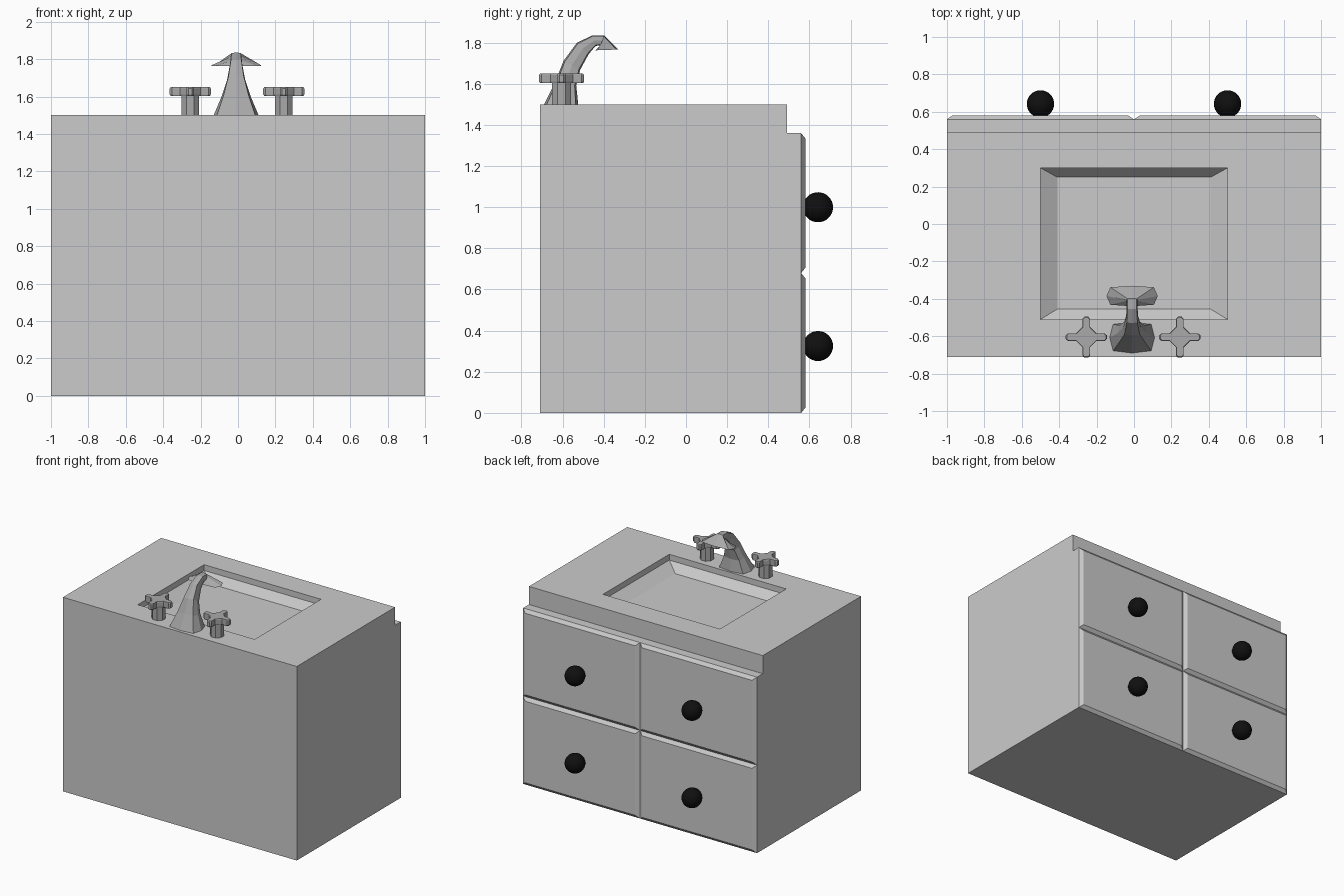
import bpy, bmesh
from math import sin, cos, pi, radians

if "Cube" in bpy.data.objects:
    bpy.data.objects.remove(bpy.data.objects["Cube"])


def material(name, value):
    m = bpy.data.materials.new(name)
    m.diffuse_color = (value, value, value, 1)
    m.use_nodes = True
    m.node_tree.nodes["Principled BSDF"].inputs["Base Color"].default_value = m.diffuse_color
    return m


def loft(name, rings, cap_start=True, mat=None):
    """Skin a series of equal-length point rings and cap the ends."""
    bm = bmesh.new()
    vs = [[bm.verts.new(p) for p in r] for r in rings]
    n = len(rings[0])
    for a, b in zip(vs, vs[1:]):
        for i in range(n):
            j = (i + 1) % n
            bm.faces.new((a[i], a[j], b[j], b[i]))
    if cap_start:
        bm.faces.new(vs[0][::-1])
    bm.faces.new(vs[-1])
    bmesh.ops.remove_doubles(bm, verts=bm.verts[:], dist=1e-5)
    bmesh.ops.recalc_face_normals(bm, faces=bm.faces[:])
    mesh = bpy.data.meshes.new(name)
    bm.to_mesh(mesh)
    bm.free()
    ob = bpy.data.objects.new(name, mesh)
    bpy.context.collection.objects.link(ob)
    if mat:
        mesh.materials.append(mat)
    return ob


def rect(hx, y0, y1, z):
    return [(-hx, y0, z), (hx, y0, z), (hx, y1, z), (-hx, y1, z)]


metal = material("dark_metal", 0.4)
black = material("black", 0.005)

# Cabinet body with set-back counter and sunken basin
loft("cabinet_and_basin", [
    rect(1, -0.71, 0.56, 0), rect(1, -0.71, 0.56, 1.36),
    rect(1, -0.71, 0.49, 1.36), rect(1, -0.71, 0.49, 1.5),
    rect(0.5, -0.51, 0.30, 1.5), rect(0.5, -0.51, 0.30, 1.455),
    rect(0.41, -0.455, 0.25, 1.395)])

# Four chamfered drawer fronts with ball knobs
for row, z0 in (("lower", 0.0), ("upper", 0.68)):
    for side, x0 in (("left", -1.0), ("right", 0.0)):
        def panel(d, e, y):
            return [(x0 + d, y, z0 + e), (x0 + 1 - d, y, z0 + e),
                    (x0 + 1 - d, y, z0 + 0.68 - e), (x0 + d, y, z0 + 0.68 - e)]
        loft(f"drawer_{row}_{side}", [panel(0, 0, 0.56), panel(0.03, 0.025, 0.58)],
             cap_start=False)
        bpy.ops.mesh.primitive_uv_sphere_add(
            segments=32, ring_count=16, radius=0.073,
            location=(x0 + 0.5, 0.642, z0 + (0.325 if z0 == 0 else 0.32)))
        knob = bpy.context.object
        knob.name = f"knob_{row}_{side}"
        knob.data.materials.append(black)
        bpy.ops.object.shade_smooth()

# Cross-shaped tap handles on octagonal stems
ARM = [(0.055, -0.02), (0.098, -0.02), (0.11, -0.01),
       (0.11, 0.01), (0.098, 0.02), (0.055, 0.02)]


def cross(cx, z, s=1.0):
    pts = []
    for k in range(4):
        c, sn = round(cos(k * pi / 2)), round(sin(k * pi / 2))
        pts += [(cx + s * (x * c - y * sn), -0.605 + s * (x * sn + y * c), z) for x, y in ARM]
    return pts


def octagon(cx, z, r):
    return [(cx + r * cos((i + .5) * pi / 4), -0.605 + r * sin((i + .5) * pi / 4), z)
            for i in range(8)]


for side, cx in (("left", -0.255), ("right", 0.245)):
    loft(f"tap_stem_{side}", [octagon(cx, 1.5, 0.05), octagon(cx, 1.61, 0.05)], mat=metal)
    loft(f"tap_handle_{side}", [cross(cx, 1.603, 0.95), cross(cx, 1.611),
                                cross(cx, 1.643), cross(cx, 1.65, 0.95)], mat=metal)

# Spout: eight-sided rings swept forward, flaring at the mouth


def spout_ring(y, z, hw, hd, tilt):
    t, ring = radians(tilt), []
    for i in range(8):
        k = 1.2 if i % 2 else 1.0
        u = hd * k * sin(i * pi / 4)
        ring.append((-0.01 + hw * k * cos(i * pi / 4), y + u * cos(t), z - u * sin(t)))
    return ring


loft("spout", [spout_ring(*r) for r in (
    (-0.607, 1.50, 0.12, 0.083, 0),
    (-0.585, 1.60, 0.078, 0.052, 10),
    (-0.555, 1.69, 0.048, 0.046, 28),
    (-0.502, 1.772, 0.033, 0.040, 45),
    (-0.447, 1.810, 0.029, 0.027, 75),
    (-0.405, 1.812, 0.029, 0.024, 105),
    (-0.385, 1.765, 0.137, 0.055, 178))], mat=metal)
